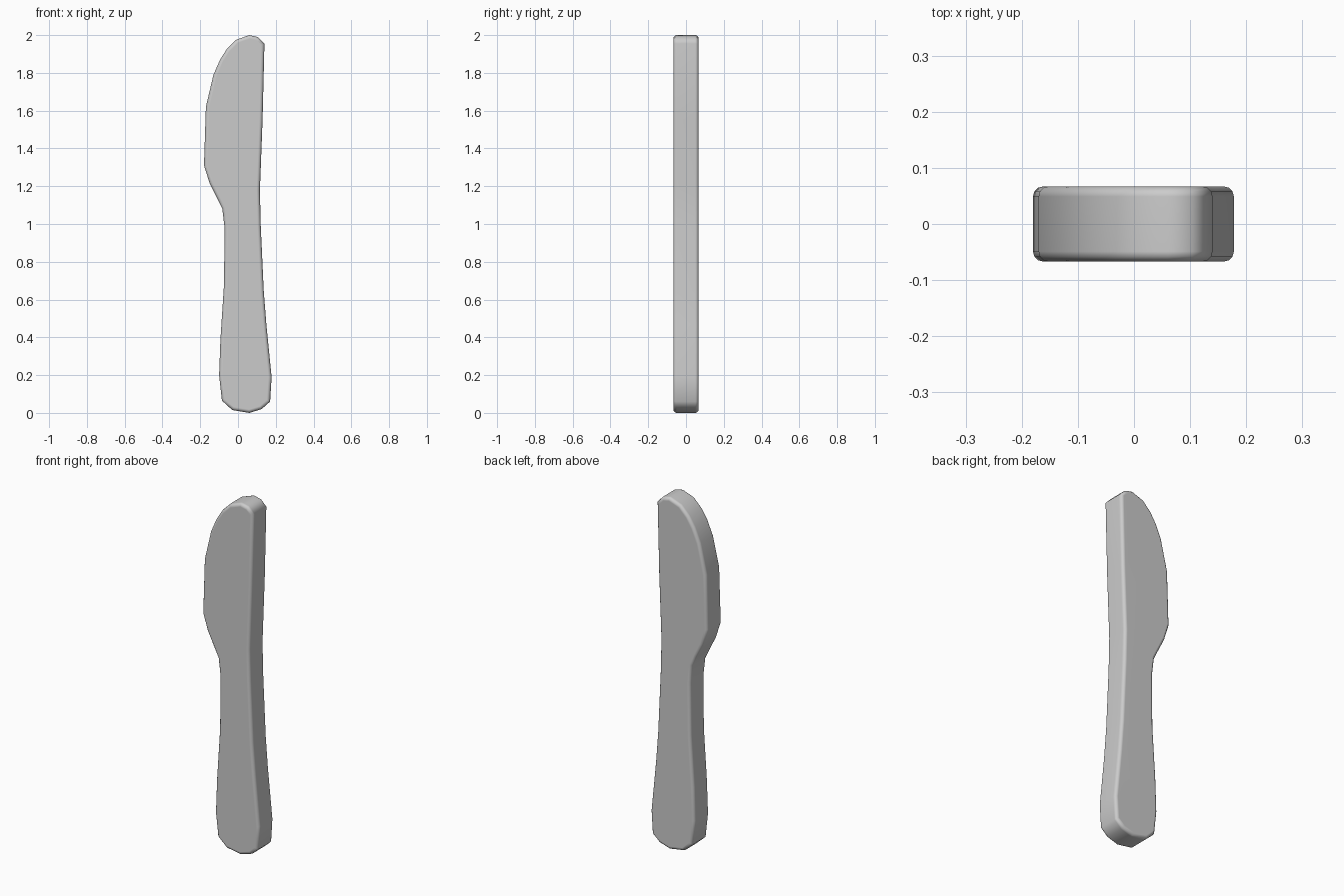
import bpy, bmesh

if "Cube" in bpy.data.objects:
    bpy.data.objects.remove(bpy.data.objects["Cube"])

# knife outline (x, z): clockwise from the tip, down the spine, round the heel, up the cutting edge
outline = [(0.06, 2.0), (0.105, 1.99), (0.14, 1.955), (0.13, 1.55), (0.116, 1.18),
           (0.12, 1.0), (0.136, 0.65), (0.15, 0.47), (0.178, 0.19), (0.17, 0.06),
           (0.125, 0.02), (0.06, 0.0), (-0.03, 0.015), (-0.085, 0.065), (-0.10, 0.2),
           (-0.093, 0.39), (-0.074, 0.68), (-0.071, 0.98), (-0.083, 1.08), (-0.11, 1.135),
           (-0.15, 1.215), (-0.18, 1.31), (-0.17, 1.62), (-0.13, 1.79), (-0.095, 1.87),
           (-0.06, 1.925), (-0.01, 1.975)]
half = 0.067

# flat slab extruded from the outline
bm = bmesh.new()
face = bm.faces.new([bm.verts.new((x, -half, z)) for x, z in outline])
ext = bmesh.ops.extrude_face_region(bm, geom=[face])
for v in (g for g in ext["geom"] if isinstance(g, bmesh.types.BMVert)):
    v.co.y = half
bmesh.ops.recalc_face_normals(bm, faces=bm.faces)

# softly rounded rims on both broad faces
rims = [e for e in bm.edges if abs(e.verts[0].co.y - e.verts[1].co.y) < 1e-5]
bmesh.ops.bevel(bm, geom=rims, offset=0.018, offset_type='OFFSET', segments=3,
                profile=0.5, affect='EDGES', clamp_overlap=True)
bmesh.ops.recalc_face_normals(bm, faces=bm.faces)

mesh = bpy.data.meshes.new("knife")
bm.to_mesh(mesh)
bm.free()
knife = bpy.data.objects.new("knife", mesh)
bpy.context.collection.objects.link(knife)

# smooth shading, weighted so the broad faces stay flat
knife.select_set(True)
bpy.context.view_layer.objects.active = knife
bpy.ops.object.shade_smooth()
weighted = knife.modifiers.new("weighted_normals", 'WEIGHTED_NORMAL')
weighted.weight = 50
